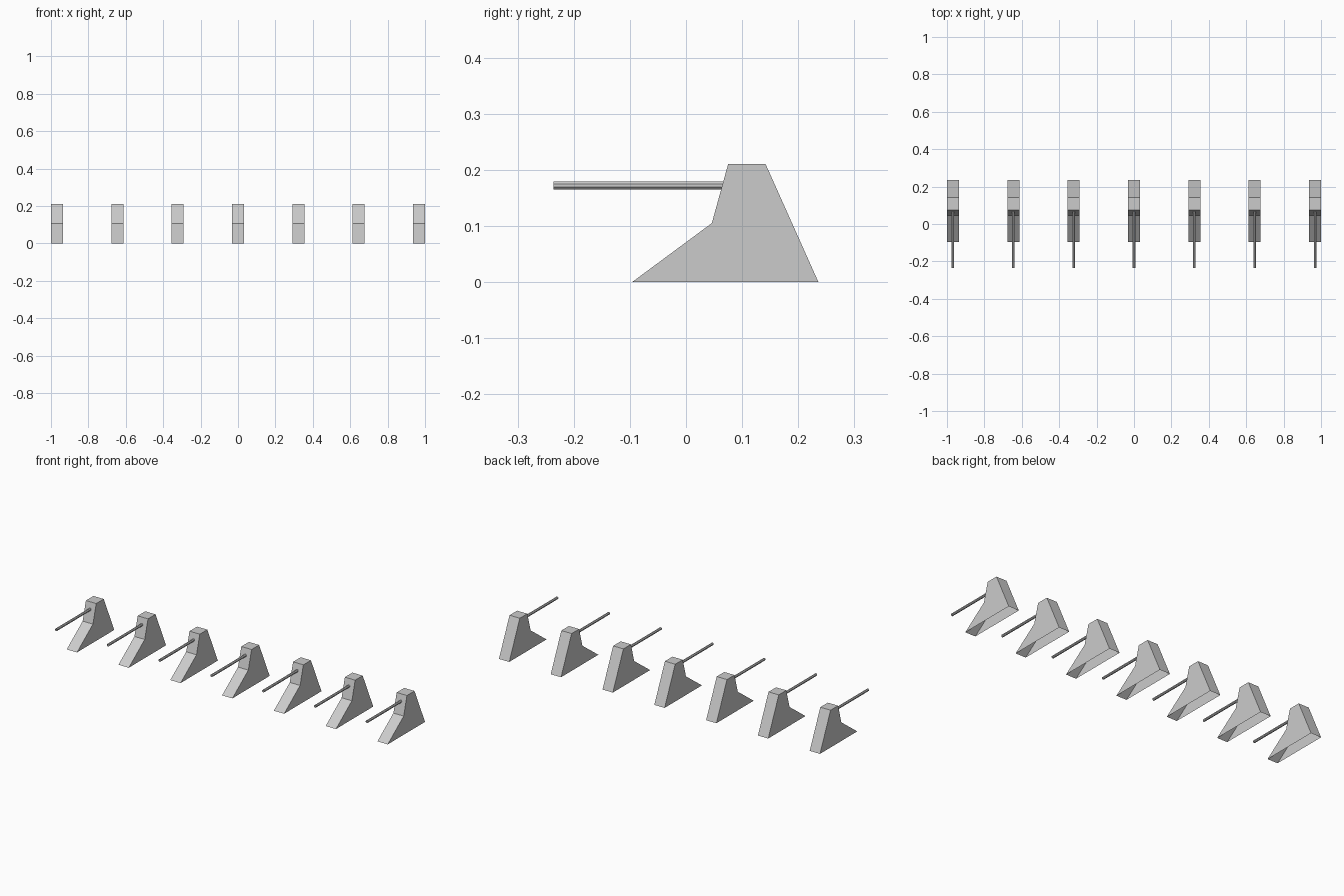
import bpy, bmesh, math
from mathutils import Matrix

if "Cube" in bpy.data.objects:
    bpy.data.objects.remove(bpy.data.objects["Cube"])

COUNT = 7
WIDTH = 0.064
SPACING = (2.0 - WIDTH) / (COUNT - 1)
# side outline (y, z), from front foot over the top to the back foot
OUTLINE = [(-0.096, 0), (0.046, 0.105), (0.075, 0.21), (0.142, 0.21), (0.236, 0)]


def add_object(name, bm, x):
    bmesh.ops.recalc_face_normals(bm, faces=bm.faces)
    mesh = bpy.data.meshes.new(name)
    bm.to_mesh(mesh)
    bm.free()
    obj = bpy.data.objects.new(name, mesh)
    obj.location.x = x
    bpy.context.collection.objects.link(obj)


def add_block(x):
    # hollow block, open underneath
    bm = bmesh.new()
    left = [bm.verts.new((-WIDTH / 2, y, z)) for y, z in OUTLINE]
    right = [bm.verts.new((WIDTH / 2, y, z)) for y, z in OUTLINE]
    bm.faces.new(left)
    bm.faces.new(right[::-1])
    for i in range(len(OUTLINE) - 1):
        bm.faces.new((left[i], right[i], right[i + 1], left[i + 1]))
    add_object("block", bm, x)


def add_rod(x, front=-0.236, back=0.067, z=0.172, radius=0.0075):
    # thin open-ended rod pointing forward
    bm = bmesh.new()
    place = (Matrix.Translation((0, (front + back) / 2, z))
             @ Matrix.Rotation(math.pi / 2, 4, 'X')
             @ Matrix.Rotation(math.pi / 8, 4, 'Z'))
    bmesh.ops.create_cone(bm, cap_ends=False, segments=8, radius1=radius,
                          radius2=radius, depth=back - front, matrix=place)
    add_object("rod", bm, x)


for i in range(COUNT):
    x = (i - (COUNT - 1) / 2) * SPACING
    add_block(x)
    add_rod(x)
